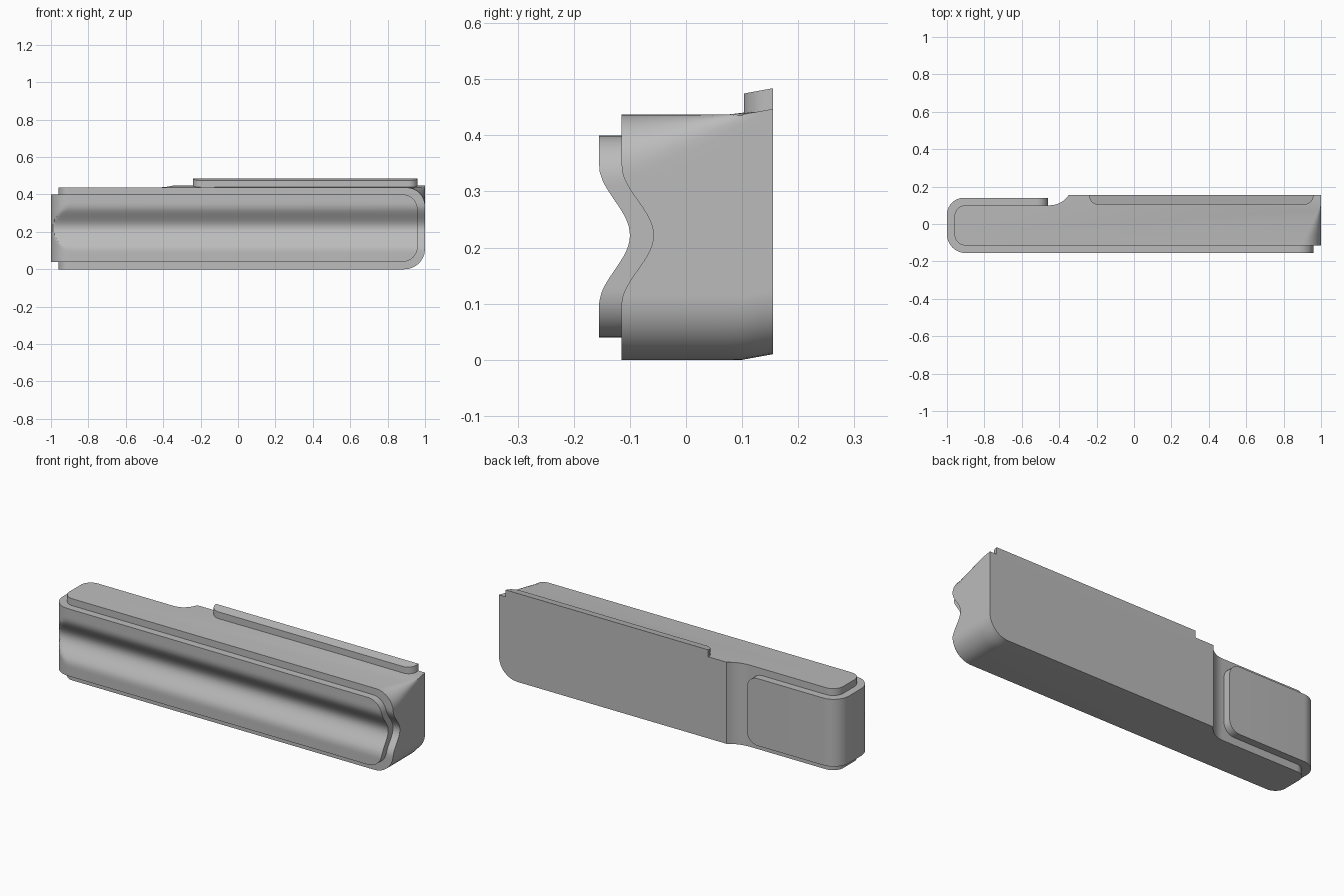
import bpy, bmesh, math

cube = bpy.data.objects.get("Cube")
if cube:
    bpy.data.objects.remove(cube)

grey = bpy.data.materials.new("plain grey")
grey.use_nodes = True
grey.diffuse_color = (0.5, 0.5, 0.5, 1)
grey.node_tree.nodes["Principled BSDF"].inputs["Base Color"].default_value = (0.5, 0.5, 0.5, 1)


def arc(cx, cy, r, a0, a1, n=10):
    """Points on a circular arc, angles in degrees."""
    angles = [math.radians(a0 + (a1 - a0) * i / n) for i in range(n + 1)]
    return [(cx + r * math.cos(a), cy + r * math.sin(a)) for a in angles]


def groove(z, front, depth):
    """Front surface y at height z, with a wavy finger groove."""
    t = min(abs(z - 0.222) / 0.125, 1)
    return front + depth * 0.5 * (1 + math.cos(math.pi * t))


def inset(d, r):
    """How far a rounded corner of radius r cuts in at distance d from the edge."""
    if r <= 0 or d >= r:
        return 0
    return r - math.sqrt(max(r * r - (r - d) ** 2, 0))


def levels(lo, hi, r, n=8, mid=22):
    """Heights from lo to hi, denser at the rounded corners."""
    ease = [r * (1 - math.cos(i / n * math.pi / 2)) for i in range(n)]
    middle = [lo + r + (hi - lo - 2 * r) * i / mid for i in range(mid + 1)]
    return [lo + e for e in ease] + middle + [hi - e for e in reversed(ease)]


def lift(y):
    """The rear strip rises slightly towards the back."""
    return 0.01 * max(0, (y - 0.1) / 0.055)


def stack(name, heights, outline):
    """Solid from stacked plan outlines; outline(z) gives 3D points."""
    bm = bmesh.new()
    rings = [[bm.verts.new(p) for p in outline(z)] for z in heights]
    n = len(rings[0])
    for low, high in zip(rings, rings[1:]):
        for i in range(n):
            j = (i + 1) % n
            bm.faces.new((low[i], low[j], high[j], high[i]))
    bm.faces.new(rings[0][::-1])
    bm.faces.new(rings[-1])
    bmesh.ops.remove_doubles(bm, verts=bm.verts, dist=0.0001)
    bmesh.ops.recalc_face_normals(bm, faces=bm.faces)
    mesh = bpy.data.meshes.new(name)
    bm.to_mesh(mesh)
    bm.free()
    mesh.materials.append(grey)
    obj = bpy.data.objects.new(name, mesh)
    bpy.context.collection.objects.link(obj)
    bpy.ops.object.select_all(action='DESELECT')
    obj.select_set(True)
    bpy.context.view_layer.objects.active = obj
    bpy.ops.object.shade_smooth_by_angle(angle=math.radians(30))
    return obj


# Main body: plan outline with a thin left end and a step up to the thick back
TOP = 0.437
right_side = [(1, -0.115 + 0.27 * i / 10) for i in range(11)]
back_step = arc(-0.45, 0.22, 0.12, -33, -90, 8)
body_plan = (right_side + [(-0.33, 0.155)] + back_step
             + arc(-0.9, 0.04, 0.06, 90, 180) + arc(-0.9, -0.055, 0.06, 180, 270))


def body_outline(z):
    points = []
    for x, y in body_plan:
        y = max(y, groove(z, -0.115, 0.057))
        top_radius = 0.1 * min(max((0.1 - y) / 0.2, 0), 1)
        end = 1 - inset(z, 0.11) - inset(TOP - z, top_radius)
        points.append((min(x, end), y, z + lift(y)))
    return points


stack("body", levels(0, TOP, 0.1), body_outline)

# Grip pad: wraps the front, the left end and part of the back
PAD_LOW, PAD_HIGH = 0.04, 0.40
front_end, back_end = 0.96, -0.46
pad_plan = ([(front_end, -0.03), (front_end, -0.155)]
            + arc(-0.9, -0.055, 0.1, 270, 180) + arc(-0.91, 0.05, 0.09, 180, 90)
            + [(back_end, 0.14), (back_end, -0.03)])


def pad_outline(z):
    d = min(z - PAD_LOW, PAD_HIGH - z)
    points = []
    for x, y in pad_plan:
        if x == front_end:
            x -= inset(d, 0.08)
        elif x == back_end:
            x -= inset(d, 0.06)
        points.append((x, max(y, groove(z, -0.155, 0.055)), z))
    return points


stack("grip_pad", levels(PAD_LOW, PAD_HIGH, 0.08), pad_outline)

# Raised lip along the top rear edge, rounded at its front corners
lip_plan = ([(0.96, 0.155)] + arc(0.91, 0.153, 0.05, 0, -90)
            + arc(-0.19, 0.153, 0.05, 270, 180) + [(-0.24, 0.155)])
stack("rear_lip", [0.42, 0.474], lambda z: [(x, y, z + lift(y)) for x, y in lip_plan])
